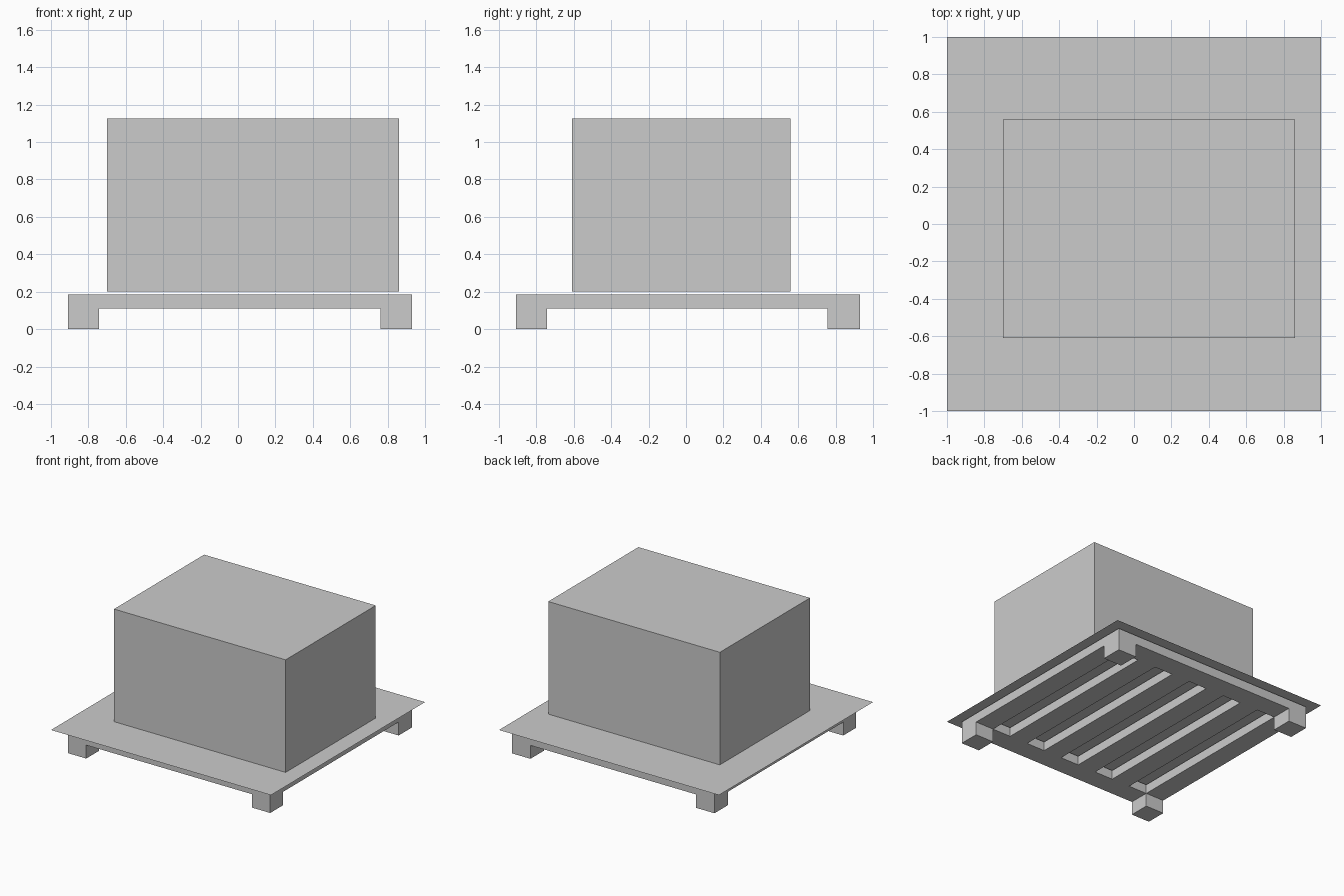
import bpy, bmesh
from mathutils import Vector

if "Cube" in bpy.data.objects:
    bpy.data.objects.remove(bpy.data.objects["Cube"])

grey = bpy.data.materials.new("plain grey")
grey.diffuse_color = (0.6, 0.6, 0.6, 1)
grey.use_nodes = True
grey.node_tree.nodes["Principled BSDF"].inputs["Base Color"].default_value = grey.diffuse_color


def finish(bm, name):
    bm.normal_update()
    me = bpy.data.meshes.new(name)
    bm.to_mesh(me)
    bm.free()
    me.materials.append(grey)
    ob = bpy.data.objects.new(name, me)
    bpy.context.collection.objects.link(ob)
    return ob


# Crate: plain closed box, slightly off centre
bm = bmesh.new()
bmesh.ops.create_cube(bm, size=1)
lo, hi = Vector((-0.70, -0.61, 0.20)), Vector((0.86, 0.56, 1.125))
bmesh.ops.scale(bm, vec=hi - lo, verts=bm.verts)
bmesh.ops.translate(bm, vec=(lo + hi) / 2, verts=bm.verts)
finish(bm, "crate")

# Thin sheet under the crate
bm = bmesh.new()
bmesh.ops.create_grid(bm, x_segments=1, y_segments=1, size=1)
bmesh.ops.translate(bm, vec=(0, 0, 0.2), verts=bm.verts)
finish(bm, "base_sheet")

# Pallet: 11 strips across, every second strip is an open slot
N, Z0, Z1 = 11, 0.11, 0.185
xs = [-0.91 + 1.84 * i / N for i in range(N + 1)]
ys = [-0.91, -0.742, 0.757, 0.93]
bm = bmesh.new()
grid = [[bm.verts.new((x, y, Z0)) for y in ys] for x in xs]
for i in range(N):
    for j in range(3):
        if i % 2 and j == 1:
            continue
        bm.faces.new((grid[i][j], grid[i + 1][j], grid[i + 1][j + 1], grid[i][j + 1]))
ext = bmesh.ops.extrude_face_region(bm, geom=bm.faces[:], use_keep_orig=True)
top = [g for g in ext["geom"] if isinstance(g, bmesh.types.BMVert)]
bmesh.ops.translate(bm, vec=(0, 0, Z1 - Z0), verts=top)
bmesh.ops.recalc_face_normals(bm, faces=bm.faces)
bm.normal_update()

# Feet: pull the four corner cells down to the ground
corners = []
for f in bm.faces:
    c = f.calc_center_median()
    if f.normal.z < -0.5 and abs(c.x) > 0.76 and abs(c.y) > 0.76:
        corners.append(f)
feet = bmesh.ops.extrude_discrete_faces(bm, faces=corners)["faces"]
bmesh.ops.translate(bm, vec=(0, 0, -Z0), verts=list({v for f in feet for v in f.verts}))
finish(bm, "slatted_pallet")
